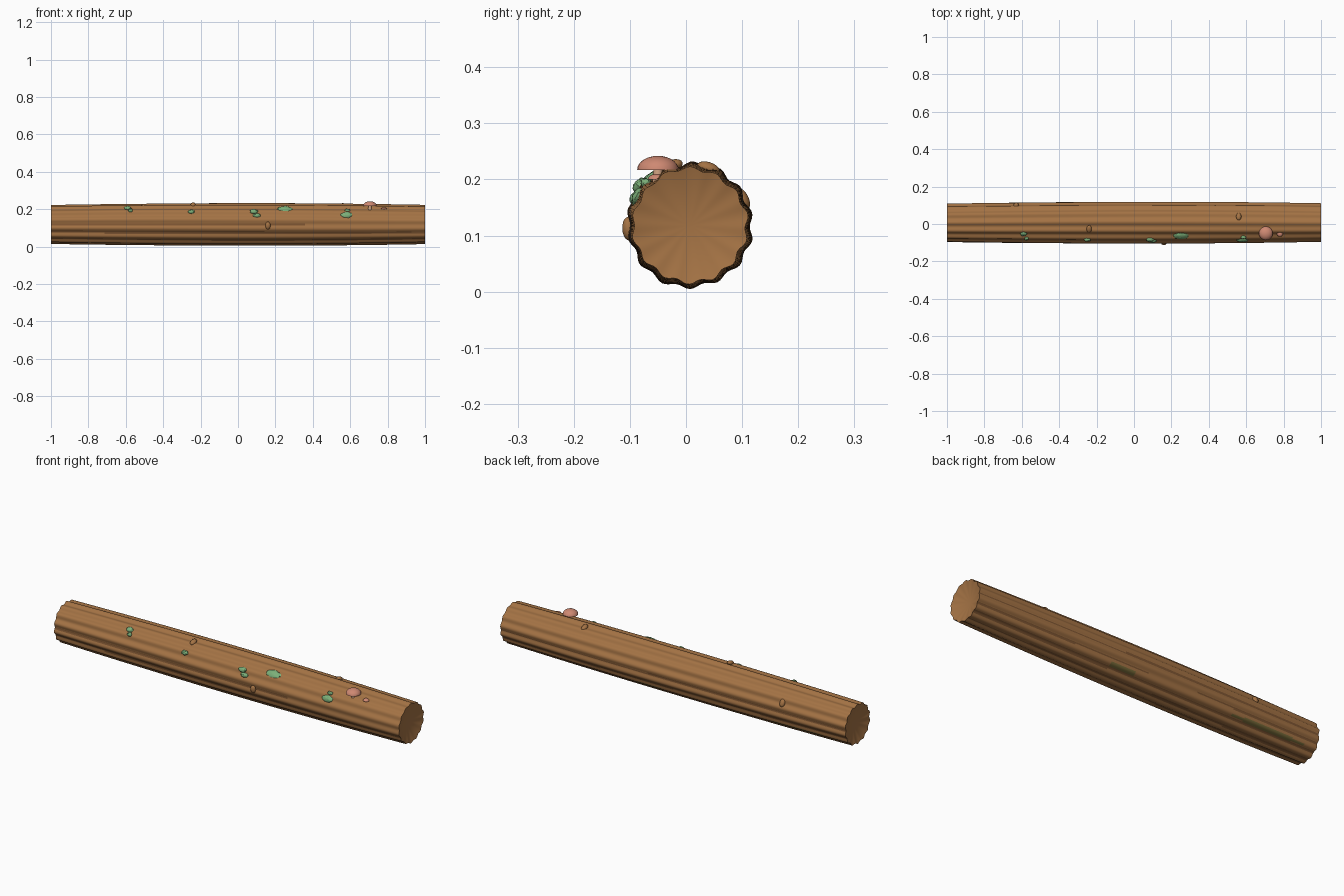
import bpy, bmesh, math, random
from mathutils import Vector, Matrix

if "Cube" in bpy.data.objects:
    bpy.data.objects.remove(bpy.data.objects["Cube"])

random.seed(4)
PI = math.pi
CY, CZ = 0.007, 0.118          # log axis


def material(name, rgb):
    m = bpy.data.materials.new(name)
    m.diffuse_color = (*rgb, 1)
    m.use_nodes = True
    m.node_tree.nodes["Principled BSDF"].inputs["Base Color"].default_value = m.diffuse_color
    return m


bark = material("bark brown", (0.37, 0.17, 0.058))
groove = material("groove brown", (0.21, 0.092, 0.032))
olive = material("olive stain", (0.19, 0.15, 0.042))
green = material("moss green", (0.20, 0.43, 0.19))
pink = material("cap pink", (0.62, 0.25, 0.17))
pale = material("stem pale", (0.62, 0.36, 0.22))


def finish(name, bm, mats, angle=50):
    me = bpy.data.meshes.new(name)
    bm.to_mesh(me)
    bm.free()
    for m in mats:
        me.materials.append(m)
    ob = bpy.data.objects.new(name, me)
    bpy.context.collection.objects.link(ob)
    bpy.ops.object.select_all(action='DESELECT')
    ob.select_set(True)
    bpy.context.view_layer.objects.active = ob
    bpy.ops.object.shade_smooth_by_angle(angle=math.radians(angle))
    return ob


def ridge(a, x):
    """Bark ridges around the log, drifting slightly along it (-1 to 1)."""
    return (0.65 * math.cos(14 * (a - PI / 2) + 0.35 * math.sin(2 * x + a))
            + 0.35 * math.sin(5 * a + 1.3 * x) * math.cos(9 * a - 0.8 * x))


def radius(a, x):
    return 0.110 - 0.009 * x * x + 0.0055 * ridge(a, x)


# Log: ridged, slightly swollen trunk with shallow dished ends
SEG, RINGS = 112, 28
bm = bmesh.new()
rings = []
for i in range(RINGS + 1):
    x = -1 + 2 * i / RINGS
    ring = []
    for j in range(SEG):
        a = 2 * PI * j / SEG
        r = radius(a, x)
        ring.append(bm.verts.new((x, CY + r * math.cos(a), CZ + r * math.sin(a))))
    rings.append(ring)
for i in range(RINGS):
    x = -1 + 2 * (i + 0.5) / RINGS
    for j in range(SEG):
        k = (j + 1) % SEG
        f = bm.faces.new((rings[i][j], rings[i][k], rings[i + 1][k], rings[i + 1][j]))
        a = 2 * PI * (j + 0.5) / SEG
        # dark furrows on the lower half, olive stains low on the back
        if math.sin(a) < 0.05 and ridge(a, x) < -0.45:
            f.material_index = 1
        stained = -0.95 < x < -0.5 or 0.05 < x < 0.25
        if stained and abs(a - math.radians(318)) < 0.13 * math.sin(PI * ((x + 0.95) / 0.45 if x < 0 else (x - 0.05) / 0.2)):
            f.material_index = 2
for ring, sx in ((rings[0], -1), (rings[-1], 1)):
    hub = bm.verts.new((sx * 0.97, CY, CZ))
    for j in range(SEG):
        bm.faces.new((ring[j], ring[(j + 1) % SEG], hub))
bmesh.ops.recalc_face_normals(bm, faces=bm.faces)
finish("log", bm, [bark, groove, olive])


def frame(x, a, lift):
    """Local axes on the bark: x along the log, y around it, z outward."""
    out = Vector((0, math.cos(a), math.sin(a)))
    along = Vector((1, 0, 0))
    r = radius(a, x) + lift
    pos = Vector((x, CY, CZ)) + out * r
    m = Matrix((along, out.cross(along), out)).transposed().to_4x4()
    return Matrix.Translation(pos) @ m


def blob(name, x, y, z, size, mat, lift=0.0, rough=0.0):
    a = math.atan2(z - CZ, y - CY)
    bm = bmesh.new()
    bmesh.ops.create_uvsphere(bm, u_segments=16, v_segments=10, radius=1)
    for v in bm.verts:
        v.co *= 1 + random.uniform(-rough, rough)
    bmesh.ops.transform(bm, matrix=frame(x, a, lift) @ Matrix.Diagonal((*size, 1)), verts=bm.verts)
    return finish(name, bm, [mat])


# Knots: small oval bumps in the bark
for n, (x, y, z) in enumerate(((0.16, -0.105, 0.112), (0.56, 0.04, 0.22),
                               (-0.24, -0.025, 0.22), (-0.63, 0.10, 0.165))):
    blob(f"knot_{n + 1}", x, y, z, (0.014, 0.021, 0.011), bark, 0.002)

# Moss: rough low cushions half sunk in the bark
for n, (x, y, z, sx, sy) in enumerate((
        (-0.59, -0.045, 0.195, 0.018, 0.014), (-0.575, -0.062, 0.18, 0.012, 0.010),
        (-0.25, -0.072, 0.178, 0.018, 0.012), (0.085, -0.076, 0.182, 0.021, 0.013),
        (0.10, -0.084, 0.163, 0.020, 0.012), (0.25, -0.062, 0.197, 0.040, 0.021),
        (0.58, -0.080, 0.166, 0.030, 0.017), (0.585, -0.066, 0.188, 0.014, 0.009))):
    blob(f"moss_{n + 1}", x, y, z, (sx, sy, 0.010), green, 0.001, 0.12)


def mushroom(name, x, y, z, r, h, base):
    """Domed cap with a flat underside on a thin stem."""
    bm = bmesh.new()
    steps, seg = 7, 24
    prof = [(r * math.cos(t * PI / 2 / steps), h * math.sin(t * PI / 2 / steps)) for t in range(steps)]
    loops = [[bm.verts.new((x + p * math.cos(2 * PI * k / seg), y + p * math.sin(2 * PI * k / seg), z + q))
              for k in range(seg)] for p, q in prof]
    top = bm.verts.new((x, y, z + h))
    bm.faces.new(loops[0][::-1])
    for k in range(seg):
        m = (k + 1) % seg
        for lo, hi in zip(loops, loops[1:]):
            bm.faces.new((lo[k], lo[m], hi[m], hi[k]))
        bm.faces.new((loops[-1][k], loops[-1][m], top))
    finish(name + "_cap", bm, [pink])
    bm = bmesh.new()
    bmesh.ops.create_cone(bm, cap_ends=True, segments=14, radius1=r * 0.3, radius2=r * 0.22,
                          depth=z - base, matrix=Matrix.Translation((x, y, (z + base) / 2)))
    finish(name + "_stem", bm, [pale])


# Mushrooms: one large, one tiny
mushroom("large_mushroom", 0.705, -0.05, 0.217, 0.037, 0.025, 0.185)
mushroom("small_mushroom", 0.78, -0.052, 0.200, 0.016, 0.010, 0.185)
